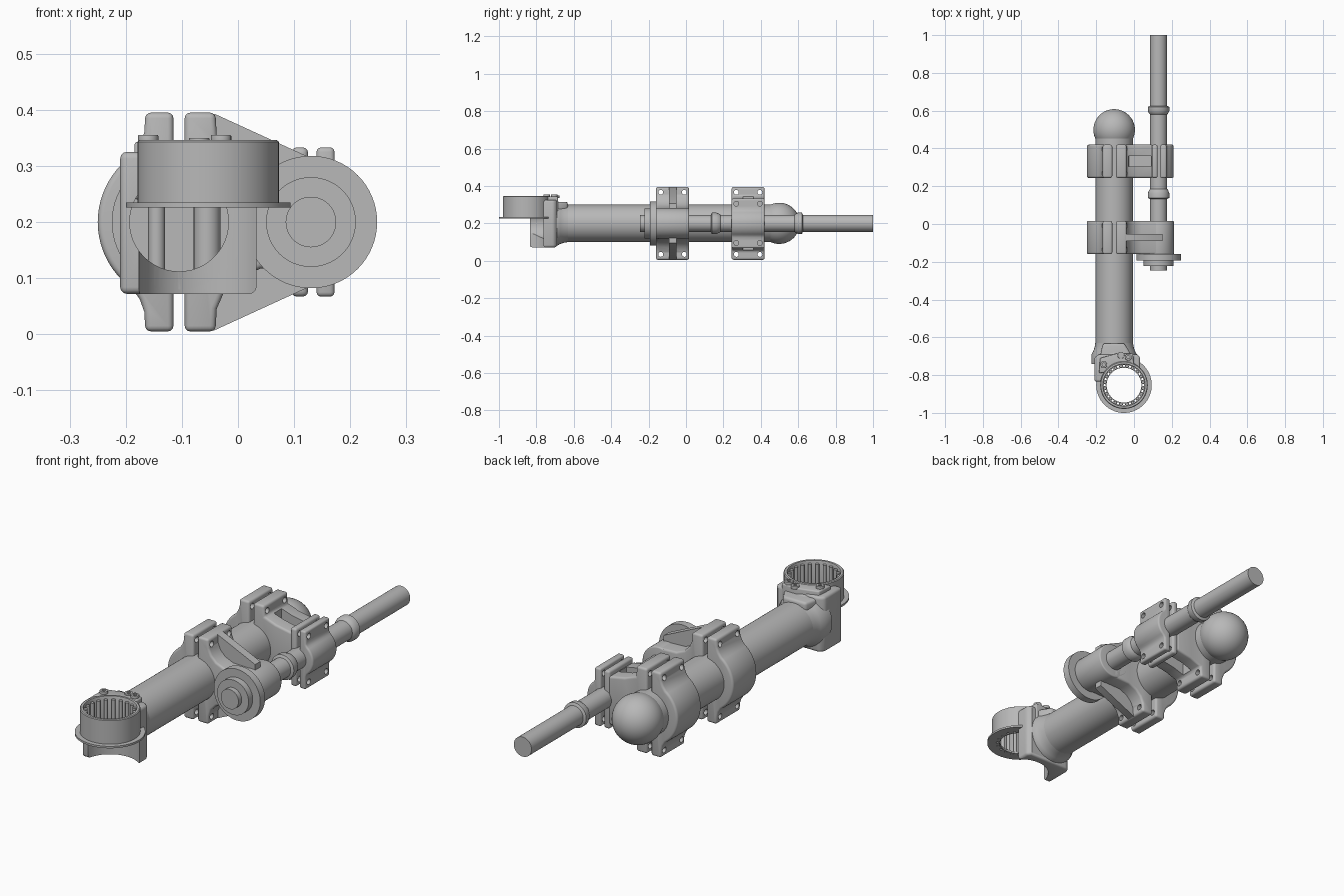
import bpy, bmesh
from math import sin, cos, pi, radians
from mathutils import Vector

if "Cube" in bpy.data.objects:
    bpy.data.objects.remove(bpy.data.objects["Cube"])

grey = bpy.data.materials.new("plain_grey")
grey.use_nodes = True
grey.diffuse_color = (0.48, 0.48, 0.48, 1)
grey.node_tree.nodes["Principled BSDF"].inputs["Base Color"].default_value = grey.diffuse_color

TX, RX, MID = -0.105, 0.13, 0.2      # tube axis x, rod axis x, shared axis height
HX, HY = -0.053, -0.853              # bearing axis
PLACE = {"x": lambda u, v, t: (t, u, v),
         "y": lambda u, v, t: (u, t, v),
         "z": lambda u, v, t: (u, v, t)}


def bake(ob):
    """Replace the mesh by its modified result."""
    bpy.context.view_layer.update()
    dg = bpy.context.evaluated_depsgraph_get()
    mesh = bpy.data.meshes.new_from_object(ob.evaluated_get(dg))
    ob.modifiers.clear()
    ob.data = mesh


def finish(name, bm, bevel=0):
    bmesh.ops.recalc_face_normals(bm, faces=bm.faces)
    mesh = bpy.data.meshes.new(name)
    bm.to_mesh(mesh)
    bm.free()
    mesh.materials.append(grey)
    ob = bpy.data.objects.new(name, mesh)
    bpy.context.collection.objects.link(ob)
    if bevel:
        mod = ob.modifiers.new("round", "BEVEL")
        mod.width, mod.segments = bevel, 3
        mod.limit_method, mod.angle_limit = "ANGLE", radians(40)
        bake(ob)
    return ob


def prism(name, outline, axis, a, b, bevel=0):
    """Extrude a 2D outline along an axis from a to b."""
    bm = bmesh.new()
    ends = [[bm.verts.new(PLACE[axis](u, v, t)) for u, v in outline] for t in (a, b)]
    bm.faces.new(ends[0])
    bm.faces.new(ends[1])
    n = len(outline)
    for i in range(n):
        j = (i + 1) % n
        bm.faces.new((ends[0][i], ends[0][j], ends[1][j], ends[1][i]))
    return finish(name, bm, bevel)


def arc(u, v, r, start, end, steps):
    angles = [radians(start + (end - start) * i / steps) for i in range(steps + 1)]
    return [(u + r * cos(a), v + r * sin(a)) for a in angles]


def cyl(name, axis, u, v, r, a, b, sides=48, bevel=0):
    return prism(name, arc(u, v, r, 0, 360, sides)[:-1], axis, a, b, bevel)


def box(name, u, v, axis, a, b, bevel=0):
    return prism(name, [(u[0], v[0]), (u[1], v[0]), (u[1], v[1]), (u[0], v[1])], axis, a, b, bevel)


def lathe(name, axis, u, v, profile, closed=False, sides=64):
    """Turn (radius, position) points around an axis."""
    bm = bmesh.new()
    rings = [[bm.verts.new(PLACE[axis](p, q, t)) for p, q in arc(u, v, r, 0, 360, sides)[:-1]]
             for r, t in profile]
    count = len(rings)
    for k in range(count if closed else count - 1):
        lo, hi = rings[k], rings[(k + 1) % count]
        for i in range(sides):
            j = (i + 1) % sides
            bm.faces.new((lo[i], lo[j], hi[j], hi[i]))
    if not closed:
        bm.faces.new(rings[0])
        bm.faces.new(rings[-1])
    return finish(name, bm)


def cut(ob, cutters):
    for c in cutters:
        c.hide_render = True
        mod = ob.modifiers.new("cut", "BOOLEAN")
        mod.operation, mod.solver, mod.object = "DIFFERENCE", "EXACT", c
    bake(ob)
    for c in cutters:
        bpy.data.objects.remove(c)


def flipped(points):
    """Close an upper outline with its reflection below the mid height."""
    return points + [(u, 2 * MID - v) for u, v in reversed(points)]


def ear_holes(y, x0, x1, dz, r=0.013):
    return [cyl("hole", "x", y + sy * 0.063, MID + sz * dz, r, x0, x1, 20)
            for sy in (-1, 1) for sz in (-1, 1)]


# Main tube with ball end
cyl("main_tube", "y", TX, MID, 0.1, -0.645, 0.5, 64)
bm = bmesh.new()
bmesh.ops.create_uvsphere(bm, u_segments=48, v_segments=24, radius=0.11)
bmesh.ops.translate(bm, verts=bm.verts, vec=Vector((TX, 0.498, MID)))
finish("ball_end", bm)

# Outer clamp halves, the same at both stations
FRONT, BACK, HALF = -0.072, 0.332, 0.088
for label, y in (("front", FRONT), ("back", BACK)):
    shape = [(-0.115, 0.395), (-0.165, 0.395), (-0.167, 0.36), (-0.175, 0.338)]
    shape += arc(TX, MID, 0.145, 125, 235, 22)
    shape += [(u, 2 * MID - v) for u, v in reversed(shape[:4])]
    half = prism(label + "_clamp_outer_half", shape, "y", y - HALF, y + HALF, 0.01)
    cut(half, ear_holes(y, -0.2, -0.1, 0.166))

# Front clamp: inner half, thin triangular web and boss
arm = flipped([(-0.095, 0.395), (-0.04, 0.395), (-0.038, 0.355), (-0.025, 0.325),
               (0, 0.3), (0.04, 0.283), (0.13, 0.28)])
arm = prism("front_clamp_arm", arm, "y", FRONT - HALF, FRONT + HALF, 0.01)
cut(arm, ear_holes(FRONT, -0.11, 0, 0.166))
prism("front_arm_web", flipped([(-0.07, 0.39), (-0.042, 0.393), (0.15, 0.305)]),
      "y", -0.09, -0.052)
cyl("arm_boss", "y", RX, MID, 0.082, FRONT - HALF, FRONT + HALF, 48, 0.006)
lathe("pivot_hub", "y", RX, MID, [(0.045, -0.246), (0.045, -0.223), (0.08, -0.223),
      (0.08, -0.193), (0.118, -0.193), (0.118, -0.158)])

# Back clamp: inner half with pocket, then the rod clamp jaw and cap
arm = flipped([(-0.095, 0.395), (-0.04, 0.395), (-0.038, 0.345), (0.02, 0.325), (0.1, 0.31)])
arm = prism("back_clamp_arm", arm, "y", BACK - HALF, BACK + HALF, 0.01)
pockets = [box("pocket", (-0.03, 0.09), (0.305, 0.36), "z", a, b)
           for a, b in ((0.26, 0.36), (0.04, 0.14))]
cut(arm, ear_holes(BACK, -0.11, 0, 0.166) + pockets)
jaw = box("rod_clamp_jaw", (BACK - HALF, BACK + HALF), (0.067, 0.333), "x", 0.095, 0.125, 0.01)
cut(jaw, ear_holes(BACK, 0.11, 0.2, 0.105))
cap = [(0.14, 0.333), (0.172, 0.333), (0.172, 0.275)] + arc(RX, MID, 0.08, 52, 0, 8)
cap = prism("rod_clamp_cap", flipped(cap[:-1]), "y", BACK - HALF, BACK + HALF, 0.008)
cut(cap, ear_holes(BACK, 0.11, 0.25, 0.105))

# Rod with two collars
R, C = 0.045, 0.057
lathe("rod", "y", RX, MID, [(R, 0), (R, 0.133), (C, 0.138), (C, 0.162), (0.05, 0.18), (R, 0.185),
      (R, 0.58), (0.05, 0.585), (C, 0.598), (C, 0.62), (R, 0.625), (R, 1)])

# End fitting: neck, curved saddle and top pads, hollowed by the bore
neck = lathe("fitting_neck", "y", TX, MID, [(0.1, -0.63), (0.103, -0.65), (0.11, -0.672),
             (0.12, -0.69), (0.12, -0.74)])
saddle = prism("saddle", [(-0.21, -0.835), (-0.21, -0.71), (-0.19, -0.69), (0.015, -0.69),
               (0.033, -0.705), (0.033, -0.8), (-0.05, -0.835)], "z", 0.072, 0.325, 0.012)
shoulder = prism("top_shoulder", [(-0.195, -0.78), (-0.165, -0.632), (-0.05, -0.632),
                 (-0.01, -0.7), (-0.01, -0.76)], "z", 0.26, 0.315, 0.012)
pad = prism("bolt_pad", [(-0.185, -0.79), (-0.18, -0.71), (-0.09, -0.685), (-0.005, -0.685),
            (0.0, -0.76)], "z", 0.24, 0.343, 0.006)
for part in (neck, saddle, shoulder, pad):
    tools = [cyl("bore", "z", HX, HY, 0.125, 0, 0.5, 64)]
    if part in (neck, saddle):
        tools.append(cyl("hollow", "y", TX, MID, 0.088, -0.95, -0.66))
    cut(part, tools)
for i, (x, r) in enumerate(((-0.145, 0.015), (-0.055, 0.024))):
    cyl("inner_rib_%d" % i, "z", x, -0.695, r, 0.115, 0.3, 24)

# Bearing housing, holed lip and rollers
lathe("bearing_ring", "z", HX, HY, [(0.126, 0.232), (0.126, 0.343), (0.122, 0.346),
      (0.112, 0.346), (0.11, 0.34), (0.11, 0.232)], True)
lip = lathe("bearing_flange", "z", HX, HY, [(0.147, 0.226), (0.147, 0.235), (0.092, 0.235),
            (0.092, 0.226)], True)
spots = arc(HX, HY, 0.102, 0, 360, 20)[:-1]
cut(lip, [cyl("lip_hole", "z", u, v, 0.006, 0.2, 0.25, 10) for u, v in spots])
for i, (u, v) in enumerate(arc(HX, HY, 0.102, 9, 369, 20)[:-1]):
    cyl("roller_%d" % i, "z", u, v, 0.008, 0.232, 0.335, 12)

# Pad bolts with sockets
for i, (x, y, top) in enumerate(((-0.16, -0.745, 0.355), (-0.069, -0.695, 0.35),
                                 (-0.03, -0.705, 0.355))):
    bolt = cyl("pad_bolt_%d" % i, "z", x, y, 0.018, 0.335, top, 24, 0.002)
    cut(bolt, [cyl("socket", "z", x, y, 0.009, 0.346, 0.4, 6)])

# Smooth shading with sharp edges kept
bpy.ops.object.select_all(action="DESELECT")
for ob in bpy.context.collection.objects:
    if ob.type == "MESH":
        ob.select_set(True)
        bpy.context.view_layer.objects.active = ob
bpy.ops.object.shade_smooth_by_angle(angle=radians(35))
